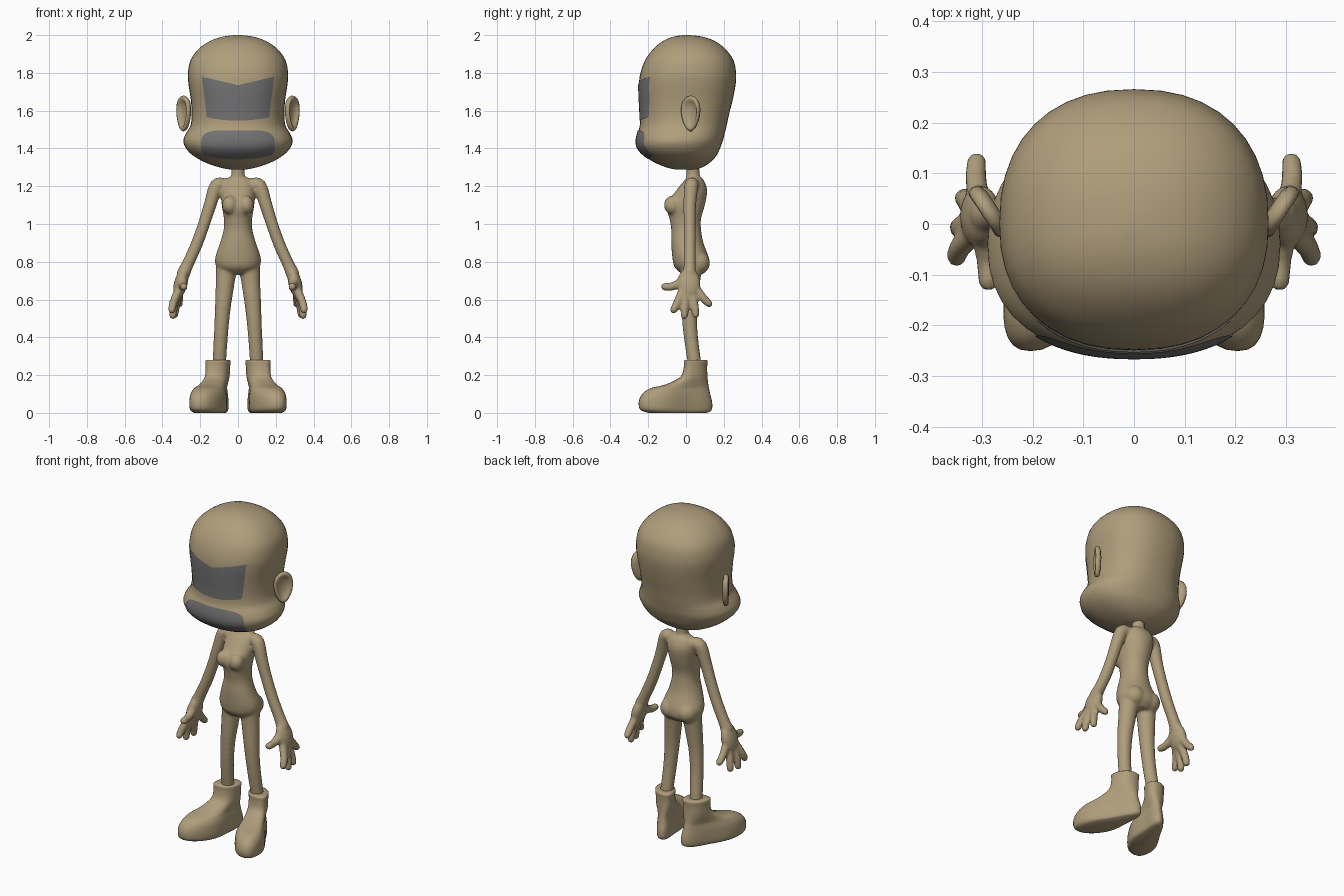
import bpy, bmesh, math
from mathutils import Vector, Matrix

if "Cube" in bpy.data.objects:
    bpy.data.objects.remove(bpy.data.objects["Cube"])


def smooth_rows(rows, n=4):
    """Catmull-Rom interpolation through rows of numbers."""
    out = []
    for i in range(len(rows) - 1):
        p0, p1 = rows[max(i - 1, 0)], rows[i]
        p2, p3 = rows[i + 1], rows[min(i + 2, len(rows) - 1)]
        for k in range(n):
            t = k / n
            out.append(tuple(0.5 * (2 * b + (c - a) * t + (2 * a - 5 * b + 4 * c - d) * t * t
                                    + (3 * b - a - 3 * c + d) * t ** 3)
                             for a, b, c, d in zip(p0, p1, p2, p3)))
    out.append(tuple(rows[-1]))
    return out


def loft(bm, rings):
    vs = [[bm.verts.new(p) for p in r] for r in rings]
    n = len(vs[0])
    for a, b in zip(vs, vs[1:]):
        for i in range(n):
            bm.faces.new((a[i], a[(i + 1) % n], b[(i + 1) % n], b[i]))
    bm.faces.new(vs[0][::-1])
    bm.faces.new(vs[-1])


def oval(z, w, front, back, yc=0.0, e=2.3, n=40):
    """Horizontal superellipse with separate front and back depth."""
    pts = []
    for i in range(n):
        a = 2 * math.pi * i / n
        c, s = math.cos(a), math.sin(a)
        d = back - yc if s > 0 else yc - front
        pts.append((w * math.copysign(abs(c) ** (2 / e), c),
                    yc + d * math.copysign(abs(s) ** (2 / e), s), z))
    return pts


def tube(bm, path, side=1, n=16):
    """Round-ended tube through (x, y, z, radius) points."""
    rows = smooth_rows(path, 4)
    pts = [Vector((r[0] * side, r[1], r[2])) for r in rows]
    rings = []

    def ring(c, t, r):
        q = t.to_track_quat('Z', 'X')
        rings.append([c + q @ Vector((r * math.cos(2 * math.pi * i / n),
                                      r * math.sin(2 * math.pi * i / n), 0)) for i in range(n)])
    last = len(pts) - 1
    for i, p in enumerate(pts):
        t = (pts[min(i + 1, last)] - pts[max(i - 1, 0)]).normalized()
        r = rows[i][3]
        if i == 0:
            for a in (80, 50, 25):
                ring(p - t * r * math.sin(math.radians(a)), t, r * math.cos(math.radians(a)))
        ring(p, t, r)
        if i == last:
            for a in (25, 50, 80):
                ring(p + t * r * math.sin(math.radians(a)), t, r * math.cos(math.radians(a)))
    loft(bm, rings)


def blob(bm, centre, size, tilt=0.0):
    m = Matrix.Translation(centre) @ Matrix.Rotation(tilt, 4, 'Y') @ Matrix.Diagonal((*size, 1))
    bmesh.ops.create_icosphere(bm, subdivisions=3, radius=1, matrix=m)


def material(name, rgb):
    m = bpy.data.materials.new(name)
    m.diffuse_color = (*rgb, 1)
    m.use_nodes = True
    m.node_tree.nodes["Principled BSDF"].inputs["Base Color"].default_value = m.diffuse_color
    return m


skin = material("skin", (0.43, 0.34, 0.20))
dark = material("dark_grey", (0.17, 0.17, 0.175))


def finish(name, bm, mat, mirror=False):
    bmesh.ops.recalc_face_normals(bm, faces=bm.faces)
    me = bpy.data.meshes.new(name)
    bm.to_mesh(me)
    bm.free()
    me.materials.append(mat)
    for p in me.polygons:
        p.use_smooth = True
    ob = bpy.data.objects.new(name, me)
    bpy.context.collection.objects.link(ob)
    if mirror:
        ob.modifiers.new("mirror", 'MIRROR').use_mirror_merge = False
    return ob


# Head: z, half width, front, back, y of widest point
head_rows = smooth_rows([
    (1.288, .02, -.03, .03, 0), (1.293, .07, -.08, .07, 0), (1.32, .16, -.155, .12, -.01),
    (1.36, .235, -.22, .16, -.03), (1.40, .275, -.256, .18, -.04), (1.44, .289, -.263, .195, -.04),
    (1.48, .275, -.256, .205, -.03), (1.52, .252, -.245, .215, -.01), (1.58, .245, -.243, .228, 0),
    (1.66, .25, -.247, .248, 0), (1.74, .262, -.249, .263, 0), (1.80, .265, -.241, .265, 0),
    (1.87, .25, -.215, .25, 0), (1.93, .205, -.17, .205, 0), (1.97, .145, -.12, .15, 0),
    (1.992, .08, -.065, .085, 0), (2.0, .015, -.015, .02, 0)])
bm = bmesh.new()
loft(bm, [oval(*r) for r in head_rows])
finish("head", bm, skin)


def face_y(x, z):
    for a, b in zip(head_rows, head_rows[1:]):
        if a[0] <= z <= b[0]:
            t = (z - a[0]) / (b[0] - a[0])
            _, w, f, _, yc = [p + (q - p) * t for p, q in zip(a, b)]
            return yc - (yc - f) * max(0, 1 - (abs(x) / w) ** 2.3) ** (1 / 2.3)


# Face panels that follow the head surface
def panel(name, width, bottom, top, nu=20, nv=10):
    bm = bmesh.new()
    g = []
    for j in range(nv + 1):
        v = j / nv
        row = []
        for i in range(nu + 1):
            u = 2 * i / nu - 1
            z = bottom(u) + (top(u) - bottom(u)) * v
            x = u * width(v)
            row.append(bm.verts.new((x, face_y(x, z) - .004, z)))
        g.append(row)
    for j in range(nv):
        for i in range(nu):
            bm.faces.new((g[j][i], g[j][i + 1], g[j + 1][i + 1], g[j + 1][i]))
    finish(name, bm, dark)


panel("eye_panel", lambda v: .165 + .027 * v,
      lambda u: 1.547 + .018 * u * u, lambda u: 1.735 + .045 * abs(u))
panel("mouth_panel", lambda v: .195 - .02 * (2 * v - 1) ** 4,
      lambda u: 1.342 + .02 * u * u, lambda u: 1.496 - .018 * u ** 6)

# Ears: cupped discs flaring backwards
bm = bmesh.new()
centre, across, out = Vector((.288, .025, 1.585)), Vector((.55, .83, 0)), Vector((.83, -.55, 0))
rings = []
for s, d in ((.05, -.02), (.6, -.02), (.93, -.013), (1, 0), (.95, .011), (.82, .014),
             (.68, .004), (.4, -.006), (.05, -.006)):
    rings.append([centre + out * d + Vector((0, 0, .095 * s * math.sin(a)))
                  + across * (.062 * s * math.cos(a) * (.9 + .2 * math.sin(a)))
                  for a in [2 * math.pi * i / 28 for i in range(28)]])
loft(bm, rings)
finish("ear", bm, skin, mirror=True)

# Body: torso, neck, limbs and hands blended into one skin
bm = bmesh.new()
loft(bm, [oval(*r, e=2.1) for r in smooth_rows([
    (1.25, .03, .01, .07, .04), (1.235, .075, -.005, .092, .04), (1.18, .09, -.05, .112, .03),
    (1.10, .086, -.102, .10, 0), (1.03, .075, -.088, .08, 0), (.97, .076, -.078, .08, 0),
    (.90, .095, -.078, .092, 0), (.82, .121, -.072, .122, .02), (.77, .112, -.06, .122, .03),
    (.735, .07, -.02, .09, .03)])])
tube(bm, [(0, .04, 1.18, .042), (0, .037, 1.25, .036), (0, .035, 1.34, .036)])
for s in (1, -1):
    blob(bm, (.043 * s, -.072, 1.10), (.042, .045, .05))
    blob(bm, (.055 * s, .065, .795), (.06, .062, .06))
    # Arm
    tube(bm, [(.07, .035, 1.205, .035), (.113, .028, 1.203, .038), (.148, .02, 1.10, .034),
              (.18, .02, 1.0, .032), (.22, .02, .89, .032), (.265, .02, .79, .032),
              (.288, .018, .74, .036)], s)
    # Palm and fingers
    blob(bm, (.303 * s, .015, .685), (.036, .062, .085), -.25 * s)
    for finger in ([(.31, -.015, .66, .022), (.342, -.045, .585, .022), (.35, -.065, .545, .02)],
                   [(.315, 0, .64, .022), (.338, -.005, .57, .022), (.345, -.008, .515, .02)],
                   [(.31, .03, .64, .022), (.328, .045, .57, .022), (.335, .052, .52, .02)],
                   [(.305, .045, .67, .022), (.312, .09, .61, .022), (.31, .122, .578, .02)],
                   [(.295, -.01, .70, .026), (.29, -.07, .67, .022), (.287, -.112, .668, .021)]):
        tube(bm, finger, s)
    # Leg
    tube(bm, [(.06, .03, .78, .058), (.067, .025, .70, .051), (.08, .018, .56, .043),
              (.09, .024, .42, .038), (.10, .047, .25, .036)], s)
body = finish("body", bm, skin)
mod = body.modifiers.new("blend", 'REMESH')
mod.mode = 'VOXEL'
mod.voxel_size = .008
mod.use_smooth_shade = True
mod = body.modifiers.new("soften", 'SMOOTH')
mod.factor = .5
mod.iterations = 6

# Boots: z, toe y, heel y, width scale; splayed outwards towards the toe
bm = bmesh.new()
rings = []
rows = smooth_rows([(.006, -.22, .125, .9), (.02, -.245, .138, .98), (.06, -.25, .138, 1.0),
                    (.10, -.232, .128, .97), (.13, -.19, .122, .88), (.15, -.11, .118, .88),
                    (.19, -.03, .114, .97), (.24, -.012, .112, 1.0), (.275, -.012, .115, 1.05)], 3)
rows += [(.281, -.006, .109, .96), (.281, .015, .09, .6)]
rows.insert(0, (0, -.20, .11, .8))
for z, toe, heel, k in rows:
    ring = []
    for i in range(36):
        a = 2 * math.pi * i / 36
        y = (toe + heel) / 2 + (heel - toe) / 2 * math.sin(a)
        t = min(1, max(0, (.06 - y) / .2))
        w = (.059 + .037 * t * t * (3 - 2 * t)) * k
        c = math.cos(a)
        ring.append((.105 - .33 * (y - .05) + w * math.copysign(abs(c) ** .85, c), y, z))
    rings.append(ring)
loft(bm, rings)
finish("boot", bm, skin, mirror=True)
